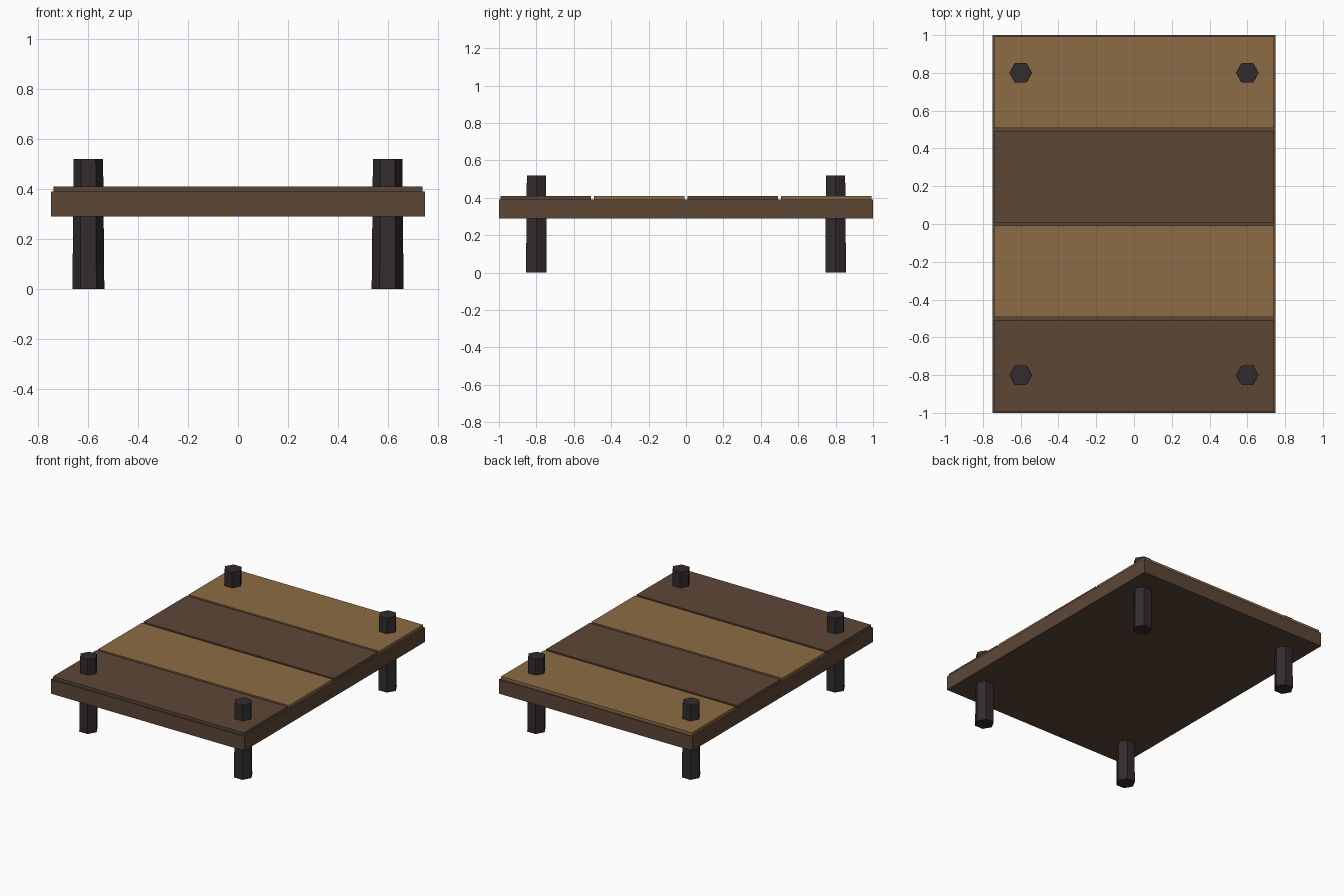
import bpy
from math import pi

cube = bpy.data.objects.get("Cube")
if cube:
    bpy.data.objects.remove(cube, do_unlink=True)


def make_material(name, rgb):
    mat = bpy.data.materials.new(name)
    mat.use_nodes = True
    mat.diffuse_color = (*rgb, 1)
    mat.node_tree.nodes["Principled BSDF"].inputs["Base Color"].default_value = (*rgb, 1)
    return mat


dark_wood = make_material("dark wood", (0.107, 0.062, 0.037))
light_wood = make_material("light wood", (0.262, 0.150, 0.058))
post_wood = make_material("charcoal wood", (0.032, 0.025, 0.027))


def box(name, size, centre, mat):
    bpy.ops.mesh.primitive_cube_add(size=1, location=centre)
    obj = bpy.context.object
    obj.name = name
    obj.scale = size
    bpy.ops.object.transform_apply(location=False, rotation=False, scale=True)
    obj.data.materials.append(mat)


# Deck slab
box("deck", (1.5, 2.0, 0.1), (0, 0, 0.34), dark_wood)

# Four planks in alternating colours, with narrow gaps between
for i in range(4):
    mat = light_wood if i % 2 else dark_wood
    box(f"plank_{i + 1}", (1.48, 0.484, 0.03), (0, -0.75 + 0.5 * i, 0.395), mat)

# Slightly tapered hexagonal posts, points towards the sides
height = 0.52
for side, x in (("right", -0.6), ("left", 0.6)):
    for end, y in (("front", -0.8), ("back", 0.8)):
        bpy.ops.mesh.primitive_cone_add(
            vertices=6, radius1=0.064, radius2=0.059, depth=height,
            location=(x, y, height / 2), rotation=(0, 0, pi / 2))
        post = bpy.context.object
        post.name = f"{end}_{side}_post"
        post.data.materials.append(post_wood)
